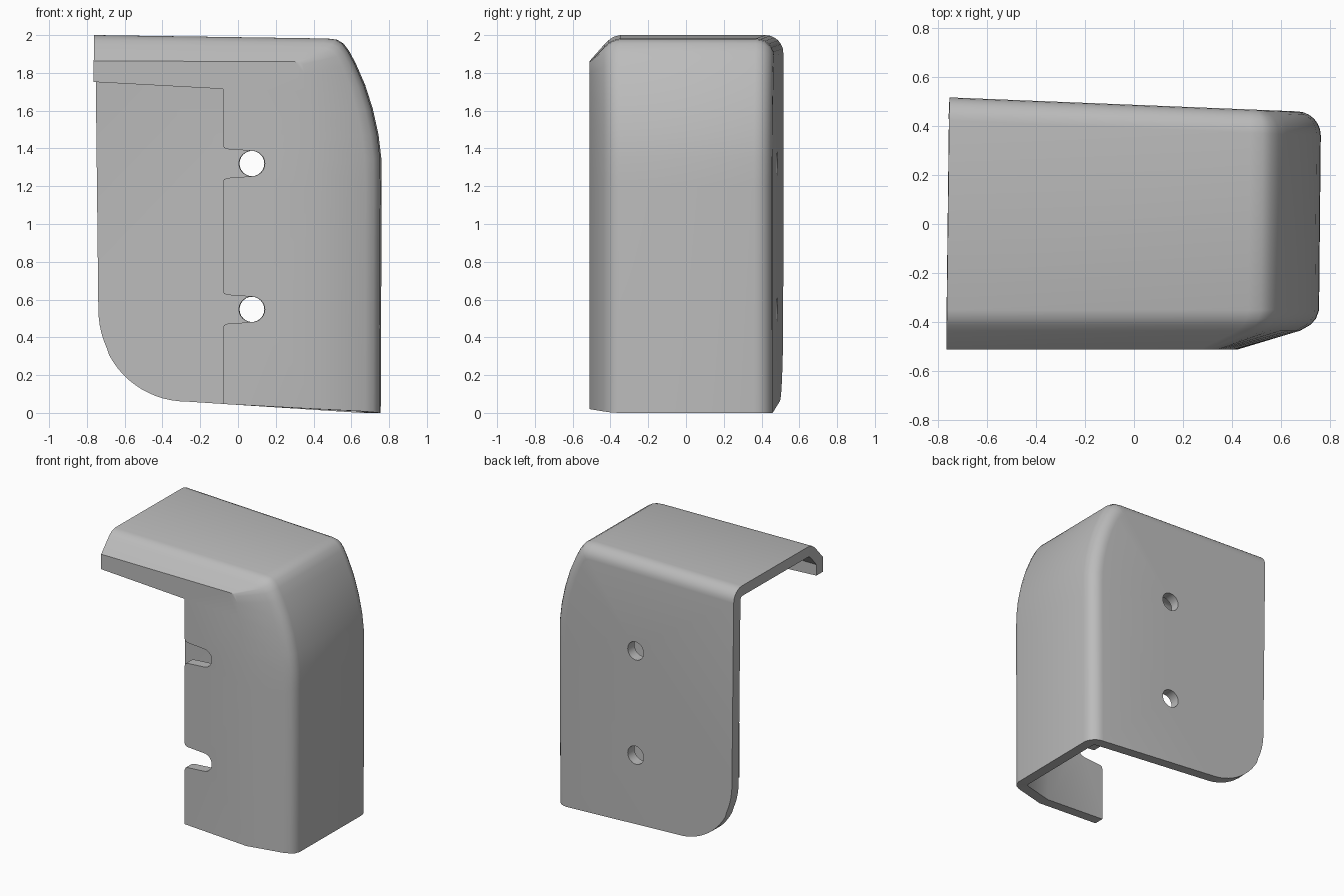
import bpy, bmesh
from math import sin, cos, pi, radians
from mathutils import Vector

if "Cube" in bpy.data.objects:
    bpy.data.objects.remove(bpy.data.objects["Cube"])

THICK = 0.075
HOLE_X, HOLE_R = 0.075, 0.067
HOLE_Z = (0.548, 1.32)

# Matching (x, z) paths: over the top and down the side
side_path = [(-0.76, 2.0), (0.47, 1.982), (0.52, 1.976), (0.555, 1.955), (0.585, 1.915), (0.62, 1.85),
             (0.67, 1.735), (0.71, 1.61), (0.74, 1.475), (0.755, 1.35), (0.757, 1.2), (0.752, 0.0)]
front_path = [(-0.76, 1.863), (0.27, 1.86), (0.3, 1.859), (0.33, 1.858), (0.35, 1.845), (0.357, 1.80),
              (0.37, 1.70), (0.385, 1.58), (0.4, 1.45), (0.413, 1.33), (0.42, 1.18), (0.43, 0.02)]


def inset(path, d):
    """Move a path inwards by d along mitred normals."""
    pts = [Vector(p) for p in path]
    dirs = [(b - a).normalized() for a, b in zip(pts, pts[1:])]
    out = []
    for i, p in enumerate(pts):
        a, b = dirs[max(i - 1, 0)], dirs[min(i, len(dirs) - 1)]
        t = (a + b).normalized()
        out.append(p - Vector((-t.y, t.x)) * d / max(t.dot(a), 0.5))
    out[0].x, out[-1].y = path[0][0], path[-1][1]
    return out


def front_y(x):
    return -0.51


def back_y(x):
    return 0.485 - 0.04 * x


bm = bmesh.new()


def vert(x, y, z):
    lean = 0.01 * y if x > 0.3 else (0.012 * (y + 0.2) if x < -0.7 else 0)
    return bm.verts.new((x + lean, y, z))


def chain(verts, closed=False):
    pairs = list(zip(verts, verts[1:])) + ([(verts[-1], verts[0])] if closed else [])
    return [bm.edges.get(p) or bm.edges.new(p) for p in pairs]


# Cross-sections: front chamfer, soft front edge, rounded back edge
sections = []
for y, fx, fz in [(-0.51, 1, 1), (-0.435, 0.23, 0.38), (-0.41, 0.1, 0.2), (-0.385, 0.035, 0.07), (-0.35, 0, 0)]:
    sections.append([vert(p[0] + (f[0] - p[0]) * fx, y, p[1] + (f[1] - p[1]) * fz)
                     for p, f in zip(side_path, front_path)])
R = 0.095
for i in range(7):
    a = i / 6 * pi / 2
    sections.append([vert(p.x, back_y(p.x) - R * (1 - sin(a)), p.y)
                     for p in inset(side_path, R * (1 - cos(a)))])
for s, t in zip(sections, sections[1:]):
    for i in range(len(s) - 1):
        bm.faces.new((s[i], s[i + 1], t[i + 1], t[i]))

# Front wall outline with two open slots and the upper lip
outline = [(-0.08, 0.047)]
for zc in HOLE_Z:
    lower = [(-0.08, -0.1), (-0.074, -0.083), (-0.055, -0.076)]
    outline += [(x, zc + z) for x, z in lower]
    outline += [(HOLE_X + HOLE_R * cos(a), zc + HOLE_R * sin(a))
                for a in (radians(-90 + 15 * k) for k in range(13))]
    outline += [(x, zc - z) for x, z in reversed(lower)]
outline += [(-0.08, 1.715), (-0.76, 1.752)]
front_loop = sections[0] + [vert(x, front_y(x), z) for x, z in outline]
front_edges = chain(front_loop, True)
bmesh.ops.triangle_fill(bm, edges=front_edges, use_beauty=True, normal=(0, -1, 0))

# Back plate with a large lower corner and two screw holes
corner = [(-0.27 - 0.475 * sin(a), 0.55 - 0.49 * cos(a)) for a in (radians(5 * k) for k in range(19))]
back_loop = sections[-1] + [vert(x, back_y(x), z) for x, z in corner]
back_edges = chain(back_loop, True)
for zc in HOLE_Z:
    ring = [(HOLE_X + HOLE_R * cos(a), zc + HOLE_R * sin(a)) for a in (radians(15 * k) for k in range(24))]
    back_edges += chain([vert(x, back_y(x), z) for x, z in ring], True)
bmesh.ops.triangle_fill(bm, edges=back_edges, use_beauty=True, normal=(0, 1, 0))

# Outward normals
bmesh.ops.recalc_face_normals(bm, faces=bm.faces)
bm.normal_update()
top_face = max(bm.faces, key=lambda f: f.calc_center_median().z)
if top_face.normal.z < 0:
    bmesh.ops.reverse_faces(bm, faces=bm.faces)

mesh = bpy.data.meshes.new("cover_shell")
bm.to_mesh(mesh)
bm.free()
shell = bpy.data.objects.new("cover_shell", mesh)
bpy.context.collection.objects.link(shell)

# Wall thickness
solid = shell.modifiers.new("wall_thickness", "SOLIDIFY")
solid.thickness = THICK
solid.offset = -1
solid.use_even_offset = True

grey = bpy.data.materials.new("plain_grey")
grey.use_nodes = True
colour = (0.5, 0.5, 0.5, 1)
grey.diffuse_color = colour
grey.node_tree.nodes["Principled BSDF"].inputs["Base Color"].default_value = colour
mesh.materials.append(grey)

bpy.context.view_layer.objects.active = shell
shell.select_set(True)
bpy.ops.object.modifier_apply(modifier=solid.name)
bpy.ops.object.shade_smooth_by_angle(angle=radians(30))
